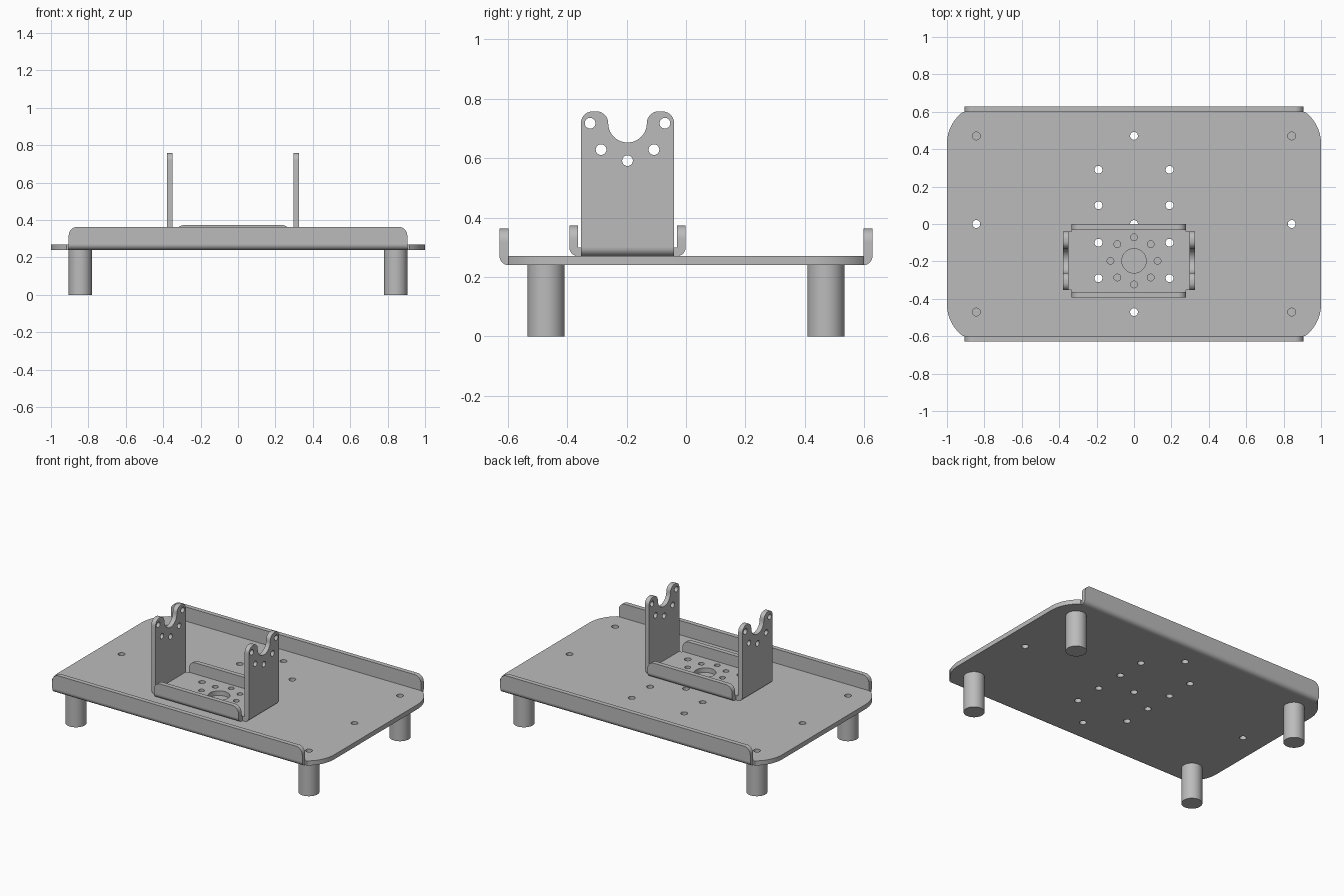
import bpy, bmesh
from math import sin, cos, pi, radians
from mathutils import Matrix, Vector

cube = bpy.data.objects.get("Cube")
if cube:
    bpy.data.objects.remove(cube, do_unlink=True)

T = 0.03            # sheet thickness
UP = Vector((0, 0, 1))

metal = bpy.data.materials.new("grey metal")
metal.use_nodes = True
metal.diffuse_color = (0.5, 0.5, 0.5, 1)
metal.node_tree.nodes["Principled BSDF"].inputs["Base Color"].default_value = metal.diffuse_color


def arc(x, y, r, a0, a1, n=10):
    angles = [radians(a0 + (a1 - a0) * i / n) for i in range(n + 1)]
    return [(x + r * cos(a), y + r * sin(a)) for a in angles]


def circle(x, y, r, n=28):
    return arc(x, y, r, 0, 360, n)[:-1]


def mirrored(half):
    """Close a right-hand half outline with its mirror image."""
    return half + [(-x, y) for x, y in reversed(half)]


def sheet(bm, outline, holes, depth, u, v, origin):
    """Flat sheet with holes, drawn on axes u and v, centred on origin."""
    u, v = Vector(u), Vector(v)
    w = u.cross(v)
    edges = []
    for loop in [outline] + holes:
        vs = [bm.verts.new(Vector(origin) + u * x + v * y - w * depth / 2) for x, y in loop]
        edges += [bm.edges.new((a, b)) for a, b in zip(vs, vs[1:] + vs[:1])]
    faces = bmesh.ops.triangle_fill(bm, use_beauty=True, edges=edges, normal=w)["geom"]
    faces = [f for f in faces if isinstance(f, bmesh.types.BMFace)]
    new = bmesh.ops.extrude_face_region(bm, geom=faces)["geom"]
    bmesh.ops.translate(bm, vec=w * depth,
                        verts=[g for g in new if isinstance(g, bmesh.types.BMVert)])


def fold(bm, centre, out, dist, width, outline, holes=[]):
    """Upright wall joined to a base sheet by a rounded bend."""
    out = Vector(out)
    along = out.cross(UP)
    edge = Vector(centre) + out * dist
    sheet(bm, outline, holes, T, along, UP, edge + out * T / 2)
    bend = [(0, T)] + arc(0, T, T, -90, 0, 8)
    sheet(bm, bend, [], width * 2, out, UP, edge)


def lip(width, height, r=0.045):
    return mirrored([(width, T)] + arc(width - r, height - r, r, 0, 90))


def finish(bm, name):
    bmesh.ops.recalc_face_normals(bm, faces=bm.faces)
    mesh = bpy.data.meshes.new(name)
    bm.to_mesh(mesh)
    bm.free()
    obj = bpy.data.objects.new(name, mesh)
    bpy.context.collection.objects.link(obj)
    dress(obj)


def dress(obj):
    obj.data.materials.append(metal)
    bpy.ops.object.select_all(action="DESELECT")
    obj.select_set(True)
    bpy.context.view_layer.objects.active = obj
    bpy.ops.object.shade_smooth_by_angle(angle=radians(30))


# Base plate with rounded corners, drilled holes and two long lips
base_z = 0.24
leg_x, leg_y = 0.843, 0.471
side, lip_w = 0.598, 0.905
corner = arc(0.79, 0.43, 0.21, 0, 53)
right = [(x, -y) for x, y in reversed(corner)] + corner
outline = mirrored([(lip_w, -side)] + right + [(lip_w, side)])
mounts = [(sx * 0.19, y) for sx in (-1, 1) for y in (-0.29, -0.1, 0.1, 0.29)]
drilled = [(x, y) for x in (-leg_x, 0, leg_x) for y in (-leg_y, 0, leg_y)]
bm = bmesh.new()
sheet(bm, outline, [circle(x, y, 0.021) for x, y in mounts + drilled], T,
      (1, 0, 0), (0, 1, 0), (0, 0, base_z + T / 2))
for s in (-1, 1):
    fold(bm, (0, 0, base_z), (0, s, 0), side, lip_w, lip(lip_w, 0.123))
finish(bm, "base_plate")

# Bracket: floor, two low lips and two tall notched cheeks
centre = Vector((-0.027, -0.197, base_z + T))
long_x, short_x, long_y, short_y = 0.323, 0.306, 0.166, 0.157
ring_r, notch_r, pin_r = 0.126, 0.065, 0.018
floor = mirrored([(short_x, -long_y), (short_x, -short_y), (long_x, -short_y),
                  (long_x, short_y), (short_x, short_y), (short_x, long_y)])
off = -centre.x
ring = [circle(off + ring_r * cos(k * pi / 4), ring_r * sin(k * pi / 4), pin_r) for k in range(8)]
bolts = [circle(x + off, y - centre.y, 0.021) for x, y in mounts if y < 0]
bm = bmesh.new()
sheet(bm, floor, ring + bolts + [circle(off, 0, notch_r)], T,
      (1, 0, 0), (0, 1, 0), centre + UP * T / 2)

horn_r, pivot = 0.04, 0.448
cheek = mirrored([(short_y, T)] + arc(short_y - horn_r, pivot, horn_r, 0, 90)
                 + arc(notch_r + horn_r, pivot, horn_r, 90, 180)
                 + arc(0, pivot, notch_r, 0, -90, 14)[1:-1]
                 + [(0.001, pivot - notch_r)])
pins = [circle(ring_r * cos(k * pi / 4), pivot - ring_r * sin(k * pi / 4), pin_r)
        for k in range(5)]
for s in (-1, 1):
    fold(bm, centre, (0, s, 0), long_y, short_x, lip(short_x, 0.103))
    fold(bm, centre, (s, 0, 0), long_x, short_y, cheek, pins)
finish(bm, "servo_bracket")

# Four round legs
for sx, side_name in ((-1, "right"), (1, "left")):
    for sy, end_name in ((-1, "front"), (1, "back")):
        bpy.ops.mesh.primitive_cylinder_add(vertices=48, radius=0.0625, depth=base_z,
                                            location=(sx * leg_x, sy * leg_y, base_z / 2))
        leg = bpy.context.object
        leg.name = f"{end_name}_{side_name}_leg"
        dress(leg)
